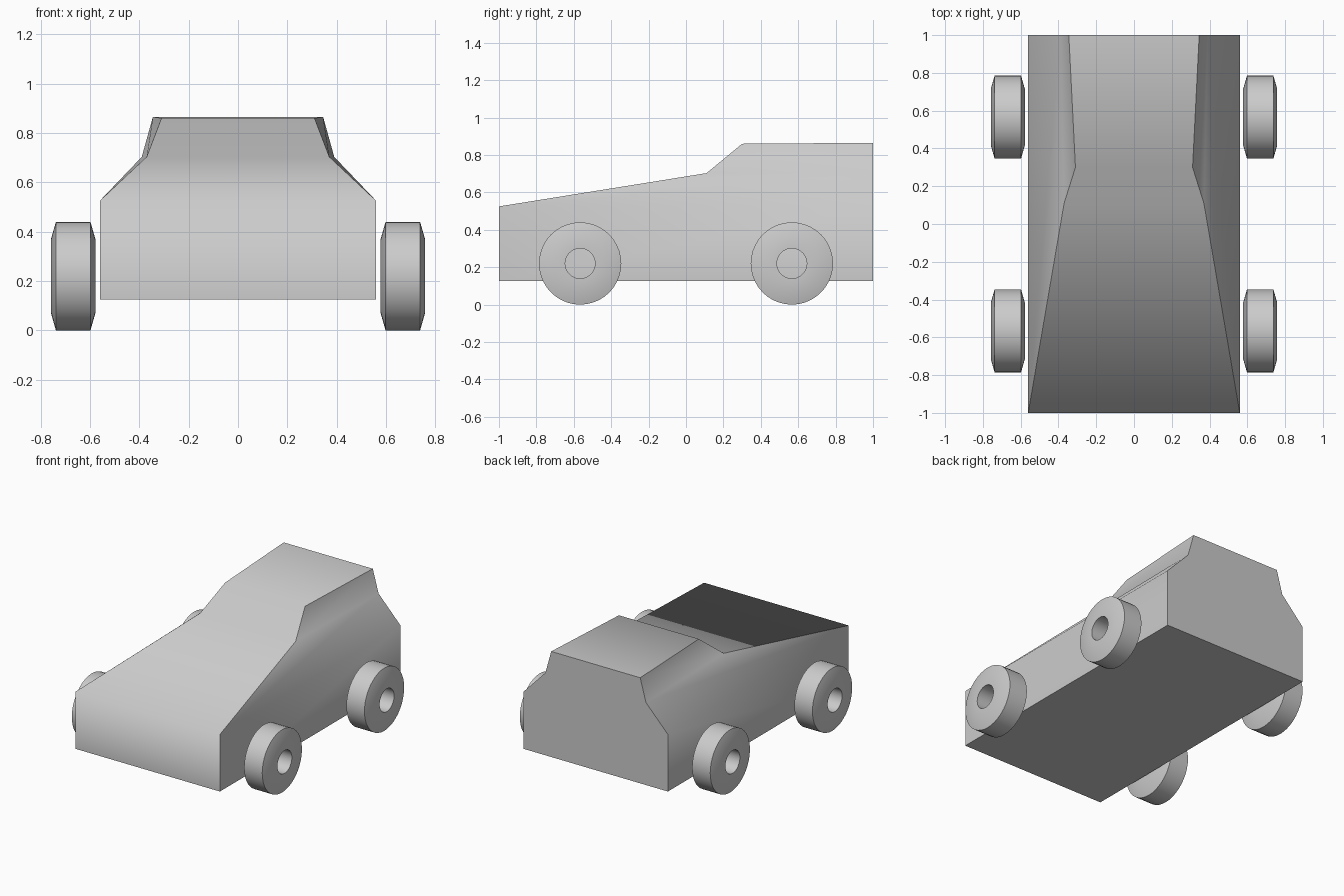
import bpy, bmesh, math

if "Cube" in bpy.data.objects:
    bpy.data.objects.remove(bpy.data.objects["Cube"])

# Body: a centre strip (nose, bonnet, windscreen, roof) between two stepped sides
strip = [(0.56, -1, 0.125), (0.56, -1, 0.525), (0.37, 0.11, 0.703), (0.31, 0.30, 0.86), (0.345, 1, 0.865)]
rear = [(0.56, 1, 0.125), (0.56, 1, 0.525), (0.39, 1, 0.703)]

bm = bmesh.new()
pts = strip + rear
R = [bm.verts.new(p) for p in pts]
L = [bm.verts.new((-x, y, z)) for x, y, z in pts]
group = {}


def face(verts, name):
    group[bm.faces.new(verts)] = name


for i in range(4):                                   # nose to roof
    face([L[i], R[i], R[i + 1], L[i + 1]], "strip")
for side, name in ((R, "right"), (L, "left")):       # flank, shoulder, cabin side
    for quad in ((0, 5, 6, 1), (1, 6, 7, 2), (2, 7, 4, 3)):
        face([side[k] for k in quad], name)
face([R[k] for k in (5, 6, 7, 4)] + [L[k] for k in (4, 7, 6, 5)], "tail")
face([R[0], L[0], L[5], R[5]], "floor")

# Smooth within each panel group, sharp between groups
for f in bm.faces:
    f.smooth = True
for e in bm.edges:
    e.smooth = len({group[f] for f in e.link_faces}) == 1
bmesh.ops.recalc_face_normals(bm, faces=bm.faces[:])
mesh = bpy.data.meshes.new("body")
bm.to_mesh(mesh)
bm.free()
bpy.context.collection.objects.link(bpy.data.objects.new("body", mesh))

# Wheel: closed ring profile (offset along axle, radius) spun about the axle
PROFILE = [(-0.09, 0.08), (-0.09, 0.15), (-0.07, 0.22), (0.07, 0.22), (0.09, 0.15), (0.09, 0.08)]


def wheel(name, x, y, segments=40):
    bm = bmesh.new()
    rings = []
    for s in range(segments):
        a = 2 * math.pi * s / segments
        rings.append([bm.verts.new((u, r * math.cos(a), r * math.sin(a))) for u, r in PROFILE])
    n = len(PROFILE)
    for s in range(segments):
        a, b = rings[s], rings[(s + 1) % segments]
        for k in range(n):
            bm.faces.new([a[k], b[k], b[(k + 1) % n], a[(k + 1) % n]])
    bmesh.ops.recalc_face_normals(bm, faces=bm.faces[:])
    for f in bm.faces:
        f.smooth = True
    for e in bm.edges:
        e.smooth = e.calc_face_angle(0) < math.radians(40)
    mesh = bpy.data.meshes.new(name)
    bm.to_mesh(mesh)
    bm.free()
    obj = bpy.data.objects.new(name, mesh)
    obj.location = (x, y, 0.22)
    bpy.context.collection.objects.link(obj)


for sx, side in ((1, "right"), (-1, "left")):
    for sy, end in ((-1, "front"), (1, "rear")):
        wheel(f"{end}_{side}_wheel", sx * 0.668, sy * 0.566)
